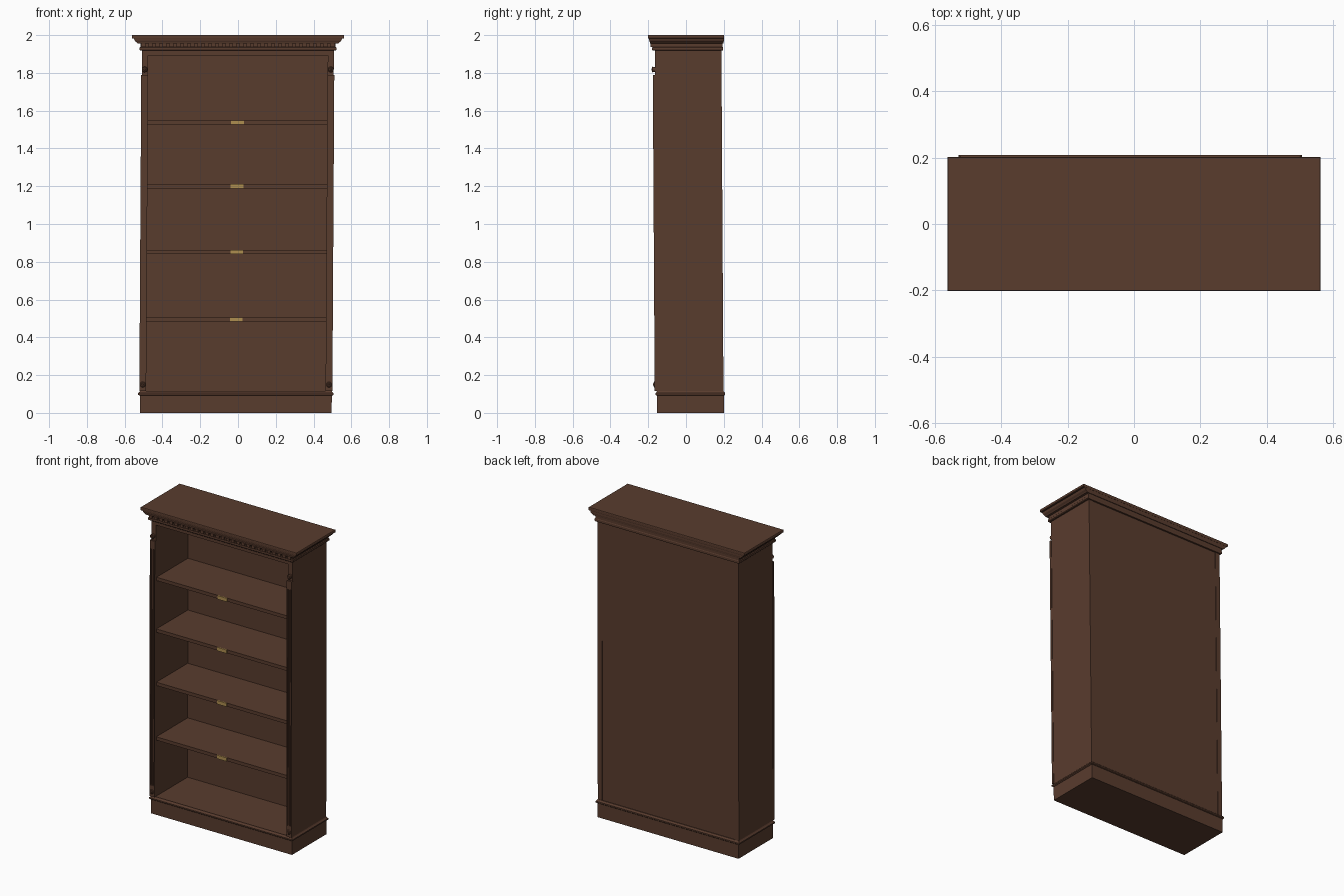
import bpy, bmesh, math

if "Cube" in bpy.data.objects:
    bpy.data.objects.remove(bpy.data.objects["Cube"])

def material(name, rgb):
    m = bpy.data.materials.new(name)
    m.diffuse_color = (*rgb, 1)
    m.use_nodes = True
    m.node_tree.nodes["Principled BSDF"].inputs["Base Color"].default_value = m.diffuse_color
    return m

WOOD = material("dark brown wood", (0.100, 0.045, 0.027))
BRASS = material("brass", (0.43, 0.275, 0.08))

def lean(co):
    """The carcass leans very slightly to the right and forward."""
    return (co[0] - 0.012 + 0.006 * co[2], co[1] - 0.006 * co[2], co[2])

def finish(name, bm, mat=WOOD, smooth=False):
    for v in bm.verts:
        v.co = lean(v.co)
    bmesh.ops.recalc_face_normals(bm, faces=bm.faces)
    me = bpy.data.meshes.new(name)
    bm.to_mesh(me)
    bm.free()
    me.materials.append(mat)
    ob = bpy.data.objects.new(name, me)
    bpy.context.collection.objects.link(ob)
    if smooth:
        bpy.ops.object.select_all(action='DESELECT')
        bpy.context.view_layer.objects.active = ob
        ob.select_set(True)
        bpy.ops.object.shade_smooth_by_angle(angle=math.radians(35))
    return ob

def add_box(bm, x0, x1, y0, y1, z0, z1):
    vs = bmesh.ops.create_cube(bm, size=1)['verts']
    for v in vs:
        v.co = (x0 if v.co.x < 0 else x1, y0 if v.co.y < 0 else y1, z0 if v.co.z < 0 else z1)

def boxes(name, items, mat=WOOD):
    bm = bmesh.new()
    for b in items:
        add_box(bm, *b)
    return finish(name, bm, mat)

def moulding(name, profile):
    """Stack of rectangles (z, half width, front y, back y) skinned into a solid."""
    bm = bmesh.new()
    rings = [[bm.verts.new(p) for p in ((-w, f, z), (w, f, z), (w, b, z), (-w, b, z))]
             for z, w, f, b in profile]
    for a, c in zip(rings, rings[1:]):
        for i in range(4):
            j = (i + 1) % 4
            bm.faces.new((a[i], a[j], c[j], c[i]))
    bm.faces.new(rings[0])
    bm.faces.new(rings[-1])
    return finish(name, bm)

FRONT, BACK, HALF, INNER = -0.153, 0.199, 0.508, 0.476

# Plinth with its rounded top moulding
moulding("plinth", [(0, 0.508, -0.153, 0.202), (0.092, 0.508, -0.153, 0.202)])
moulding("plinth_moulding", [
    (0.092, 0.511, -0.156, 0.204), (0.096, 0.517, -0.161, 0.208),
    (0.104, 0.517, -0.161, 0.208), (0.110, 0.511, -0.156, 0.203), (0.115, 0.508, -0.153, 0.200)])

# Carcass
for side, s in (("left", -1), ("right", 1)):
    boxes(side + "_side_panel", [(*sorted((s * INNER, s * HALF)), FRONT, BACK, 0.11, 1.925)])
boxes("back_panel", [(-INNER, INNER, 0.178, 0.196, 0.11, 1.925)])
boxes("bottom_board", [(-INNER, INNER, FRONT, 0.18, 0.10, 0.117)])
boxes("header", [(-INNER, INNER, FRONT, 0.18, 1.892, 1.925)])

# Shelves with small brass label plates on the front edge
for i, z in enumerate((0.494, 0.851, 1.199, 1.537)):
    boxes(f"shelf_{i + 1}", [(-INNER, INNER, -0.145, 0.18, z - 0.011, z + 0.011)])
    boxes(f"label_plate_{i + 1}", [(-0.034, 0.034, -0.151, -0.144, z - 0.011, z + 0.012)], BRASS)

def add_disc(bm, x, z, y0, y1, r0, r1):
    """Round turned piece facing the front."""
    n = 20
    rings = [[bm.verts.new((x + r * math.cos(i * math.tau / n), y, z + r * math.sin(i * math.tau / n)))
              for i in range(n)] for y, r in ((y0, r0), (y1, r1))]
    for i in range(n):
        j = (i + 1) % n
        bm.faces.new((rings[0][i], rings[0][j], rings[1][j], rings[1][i]))
    for r in rings:
        bm.faces.new(r)

for side, s in (("left", -1), ("right", 1)):
    c = s * 0.493
    # Pilaster: back plate, edge strips and a central reed leaving two flutes
    z0, z1 = 0.117, 1.79
    parts = [(c - 0.018, c + 0.018, -0.158, FRONT + 0.002, z0, z1),
             (c - 0.018, c + 0.018, -0.165, -0.157, z0, 0.19),
             (c - 0.018, c + 0.018, -0.165, -0.157, 1.735, z1)]
    for off, w in ((-0.0155, 0.0025), (0, 0.004), (0.0155, 0.0025)):
        parts.append((c + off - w, c + off + w, -0.165, -0.157, 0.19, 1.735))
    boxes(side + "_pilaster", parts)
    # Rosettes at foot and head
    for label, z, yb in (("lower", 0.15, -0.164), ("upper", 1.818, -0.152)):
        bm = bmesh.new()
        add_disc(bm, c, z, yb, -0.167, 0.013, 0.015)
        add_disc(bm, c, z, -0.167, -0.170, 0.015, 0.011)
        add_disc(bm, c, z, -0.169, -0.173, 0.007, 0.004)
        finish(f"{side}_{label}_rosette", bm, smooth=True)

# Stepped cornice
moulding("cornice", [
    (1.918, 0.517, -0.164, 0.207), (1.922, 0.521, -0.168, 0.208), (1.934, 0.521, -0.168, 0.208),
    (1.938, 0.517, -0.163, 0.206), (1.955, 0.517, -0.163, 0.206),
    (1.955, 0.531, -0.177, 0.210), (1.961, 0.536, -0.180, 0.211), (1.964, 0.540, -0.180, 0.211),
    (1.968, 0.545, -0.182, 0.212), (1.976, 0.549, -0.184, 0.212), (1.981, 0.550, -0.184, 0.212),
    (1.981, 0.558, -0.189, 0.213), (1.984, 0.562, -0.190, 0.214),
    (1.997, 0.562, -0.190, 0.214), (2.0, 0.560, -0.188, 0.212)])

# Row of dentils under the cornice
count, pitch = 28, 0.037
row = [((i - (count - 1) / 2) * pitch) for i in range(count)]
boxes("dentils", [(x - 0.011, x + 0.011, -0.175, -0.162, 1.938, 1.956) for x in row])
